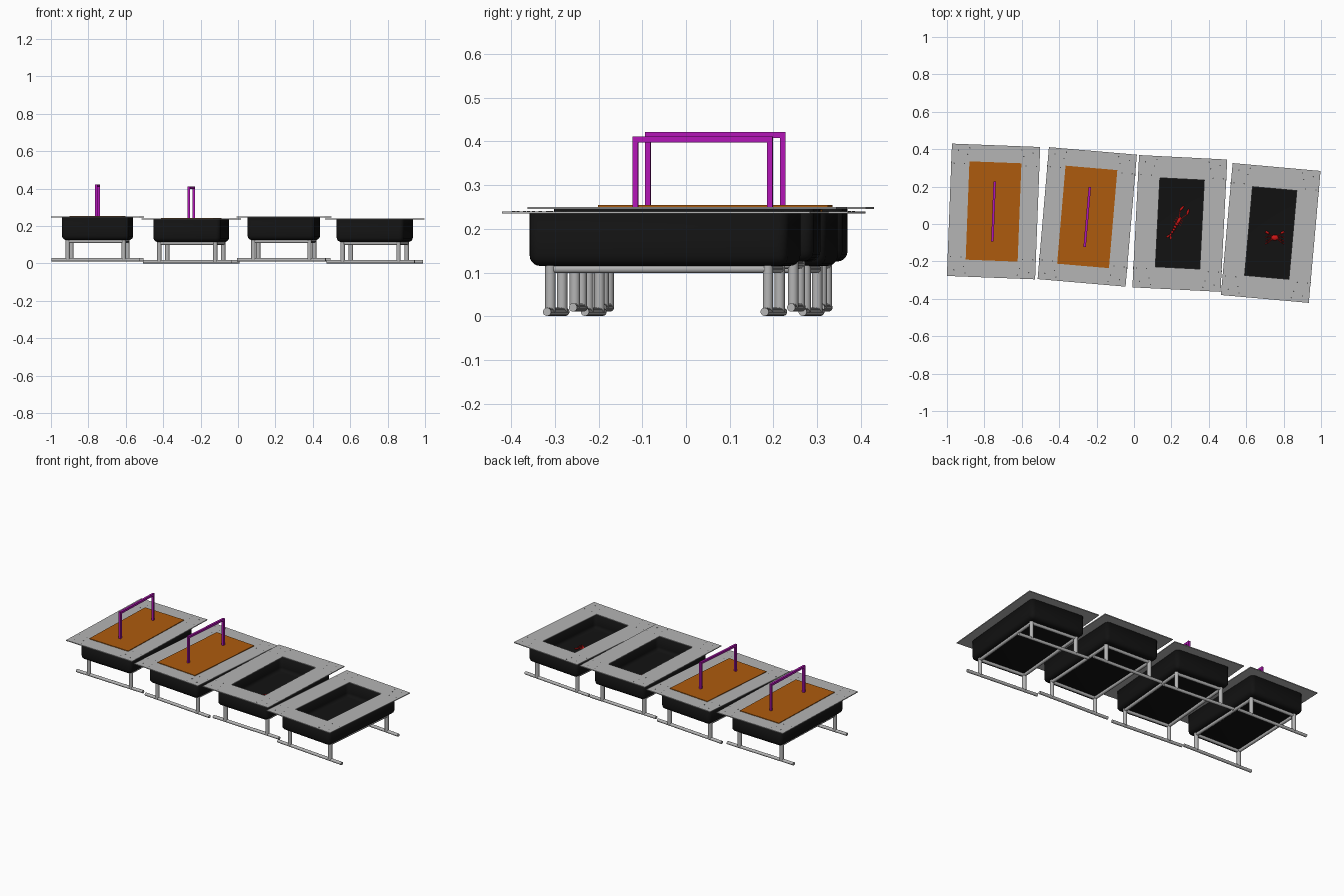
import bpy, bmesh, math
from mathutils import Matrix, Vector

if "Cube" in bpy.data.objects:
    bpy.data.objects.remove(bpy.data.objects["Cube"])


def mat(name, r, g, b):
    m = bpy.data.materials.new(name)
    m.diffuse_color = (r, g, b, 1)
    m.use_nodes = True
    m.node_tree.nodes["Principled BSDF"].inputs["Base Color"].default_value = m.diffuse_color
    return m


STEEL = mat("steel_grey", 0.46, 0.46, 0.46)
BLACK = mat("tub_black", 0.006, 0.006, 0.006)
ORANGE = mat("board_orange", 0.42, 0.105, 0.004)
PURPLE = mat("handle_purple", 0.45, 0.008, 0.47)
RED = mat("shellfish_red", 0.62, 0.008, 0.008)
DARK = mat("hole_grey", 0.08, 0.08, 0.08)


def finish(bm, name, material, M, smooth=False):
    bmesh.ops.recalc_face_normals(bm, faces=bm.faces)
    me = bpy.data.meshes.new(name)
    bm.to_mesh(me)
    bm.free()
    me.materials.append(material)
    ob = bpy.data.objects.new(name, me)
    ob.matrix_world = M
    bpy.context.collection.objects.link(ob)
    if smooth:
        bpy.ops.object.select_all(action='DESELECT')
        ob.select_set(True)
        bpy.context.view_layer.objects.active = ob
        bpy.ops.object.shade_smooth_by_angle(angle=math.radians(40))
    return ob


def box(bm, lo, hi):
    lo, hi = Vector(lo), Vector(hi)
    T = Matrix.Translation((lo + hi) / 2) @ Matrix.Diagonal((*(hi - lo), 1))
    return bmesh.ops.create_cube(bm, size=1, matrix=T)["verts"]


def pipe(bm, a, b, r, sides=14):
    a, b = Vector(a), Vector(b)
    T = Matrix.Translation((a + b) / 2) @ (b - a).to_track_quat('Z', 'Y').to_matrix().to_4x4()
    bmesh.ops.create_cone(bm, cap_ends=True, segments=sides, radius1=r, radius2=r,
                          depth=(b - a).length, matrix=T)


def blob(bm, c, size, turn=0):
    T = Matrix.Translation(c) @ Matrix.Rotation(turn, 4, 'Z') @ Matrix.Diagonal((*size, 1))
    bmesh.ops.create_uvsphere(bm, u_segments=12, v_segments=8, radius=1, matrix=T)


def stand(n, M):
    # two foot bars, four legs and a rectangular top frame
    bm = bmesh.new()
    for s in (-1, 1):
        pipe(bm, (-0.237, 0.25 * s, 0.01), (0.237, 0.25 * s, 0.01), 0.0095)
        pipe(bm, (-0.15, 0.25 * s, 0.108), (0.15, 0.25 * s, 0.108), 0.0095)
        pipe(bm, (0.15 * s, -0.25, 0.108), (0.15 * s, 0.25, 0.108), 0.0095)
        for t in (-1, 1):
            pipe(bm, (0.15 * s, 0.25 * t, 0.01), (0.15 * s, 0.25 * t, 0.117), 0.012)
    finish(bm, f"stand_{n}", STEEL, M, True)


def tub(n, M):
    # open box with rounded upright and bottom edges
    bm = bmesh.new()
    box(bm, (-0.18, -0.297, 0.115), (0.18, 0.297, 0.236))
    top = [f for f in bm.faces if f.normal.z > 0.9]
    bmesh.ops.delete(bm, geom=top, context='FACES_ONLY')
    edges = [e for e in bm.edges if len(e.link_faces) == 2]
    bmesh.ops.bevel(bm, geom=edges, offset=0.024, segments=5, profile=0.5, affect='EDGES')
    ob = finish(bm, f"tub_{n}", BLACK, M, True)
    sol = ob.modifiers.new("wall", 'SOLIDIFY')
    sol.thickness = 0.005
    sol.offset = -1


def plate(n, M):
    # flat rim plate with a rectangular opening
    bm = bmesh.new()
    ring = [(-1, -1), (1, -1), (1, 1), (-1, 1)]
    outer = [bm.verts.new((0.236 * x, 0.354 * y, 0.235)) for x, y in ring]
    inner = [bm.verts.new((0.119 * x, 0.238 * y, 0.235)) for x, y in ring]
    faces = [bm.faces.new((outer[i], outer[(i + 1) % 4], inner[(i + 1) % 4], inner[i]))
             for i in range(4)]
    ext = bmesh.ops.extrude_face_region(bm, geom=faces, use_keep_orig=True)
    bmesh.ops.translate(bm, vec=(0, 0, 0.005),
                        verts=[g for g in ext["geom"] if isinstance(g, bmesh.types.BMVert)])
    finish(bm, f"rim_plate_{n}", STEEL, M)
    # small screw holes around the rim
    bm = bmesh.new()
    for s in (-1, 1):
        for t in (-1, 1):
            for x, y in ((0.2, 0.32), (0.14, 0.335), (0.22, 0.25), (0.165, 0.25), (0.15, 0.3)):
                pipe(bm, (x * s, y * t, 0.2395), (x * s, y * t, 0.2404), 0.0035, 8)
    finish(bm, f"screw_holes_{n}", DARK, M)


def cover(n, M):
    # orange board and square-section handle
    bm = bmesh.new()
    box(bm, (-0.139, -0.263, 0.24), (0.139, 0.263, 0.244))
    finish(bm, f"cover_board_{n}", ORANGE, M)
    bm = bmesh.new()
    w, t, top = 0.161, 0.0065, 0.411
    for s in (-1, 1):
        y = s * (w - t)
        box(bm, (-t, y - t, 0.243), (t, y + t, top - 2 * t))
    box(bm, (-t, -w, top - 2 * t), (t, w, top))
    finish(bm, f"handle_{n}", PURPLE, M)


def crab(M):
    # shell, bent legs and two claws
    bm = bmesh.new()
    blob(bm, (0, 0, 0.128), (0.021, 0.015, 0.008))
    for s in (-1, 1):
        for y0, y1, y2 in ((0.008, 0.02, 0.028), (0.002, 0.006, 0.001),
                           (-0.004, -0.012, -0.02), (-0.008, -0.024, -0.034)):
            knee = (0.034 * s, y1, 0.131)
            pipe(bm, (0.012 * s, y0, 0.128), knee, 0.003, 6)
            pipe(bm, knee, (0.05 * s, y2, 0.123), 0.0025, 6)
        blob(bm, (0.04 * s, 0.028, 0.128), (0.012, 0.006, 0.005), 0.5 * s)
    finish(bm, "crab", RED, M, True)


def lobster(M):
    # segmented tail, body, claws and feelers along local x
    bm = bmesh.new()
    for i in range(5):
        blob(bm, (-0.078 + 0.016 * i, 0, 0.125), (0.007, 0.006 + 0.001 * i, 0.006))
    blob(bm, (0.01, 0, 0.125), (0.021, 0.009, 0.008))
    for s in (-1, 1):
        blob(bm, (-0.092, 0.008 * s, 0.123), (0.01, 0.005, 0.003), -0.5 * s)
        pipe(bm, (0.022, 0.005 * s, 0.125), (0.055, 0.019 * s, 0.125), 0.0025, 6)
        blob(bm, (0.073, 0.019 * s, 0.125), (0.018, 0.006, 0.005), -0.2 * s)
        for x in (-0.005, 0.008, 0.02):
            pipe(bm, (x, 0.004 * s, 0.126), (x - 0.004, 0.022 * s, 0.122), 0.0018, 6)
    finish(bm, "lobster", RED, M, True)


# four stations: centre x, centre y, lift, turn in degrees, covered
stations = [(-0.751, 0.067, 0.01, -2.2, True), (-0.25, 0.038, 0.0, -4.9, True),
            (0.245, 0.003, 0.01, -2.9, False), (0.731, -0.048, 0.0, -5.1, False)]
for n, (x, y, z, turn, covered) in enumerate(stations, 1):
    M = Matrix.Translation((x, y, z)) @ Matrix.Rotation(math.radians(turn), 4, 'Z')
    stand(n, M)
    tub(n, M)
    plate(n, M)
    if covered:
        cover(n, M)

lobster(Matrix.Translation((0.235, 0.01, 0.01)) @ Matrix.Rotation(math.radians(60), 4, 'Z'))
crab(Matrix.Translation((0.753, -0.073, 0)))
